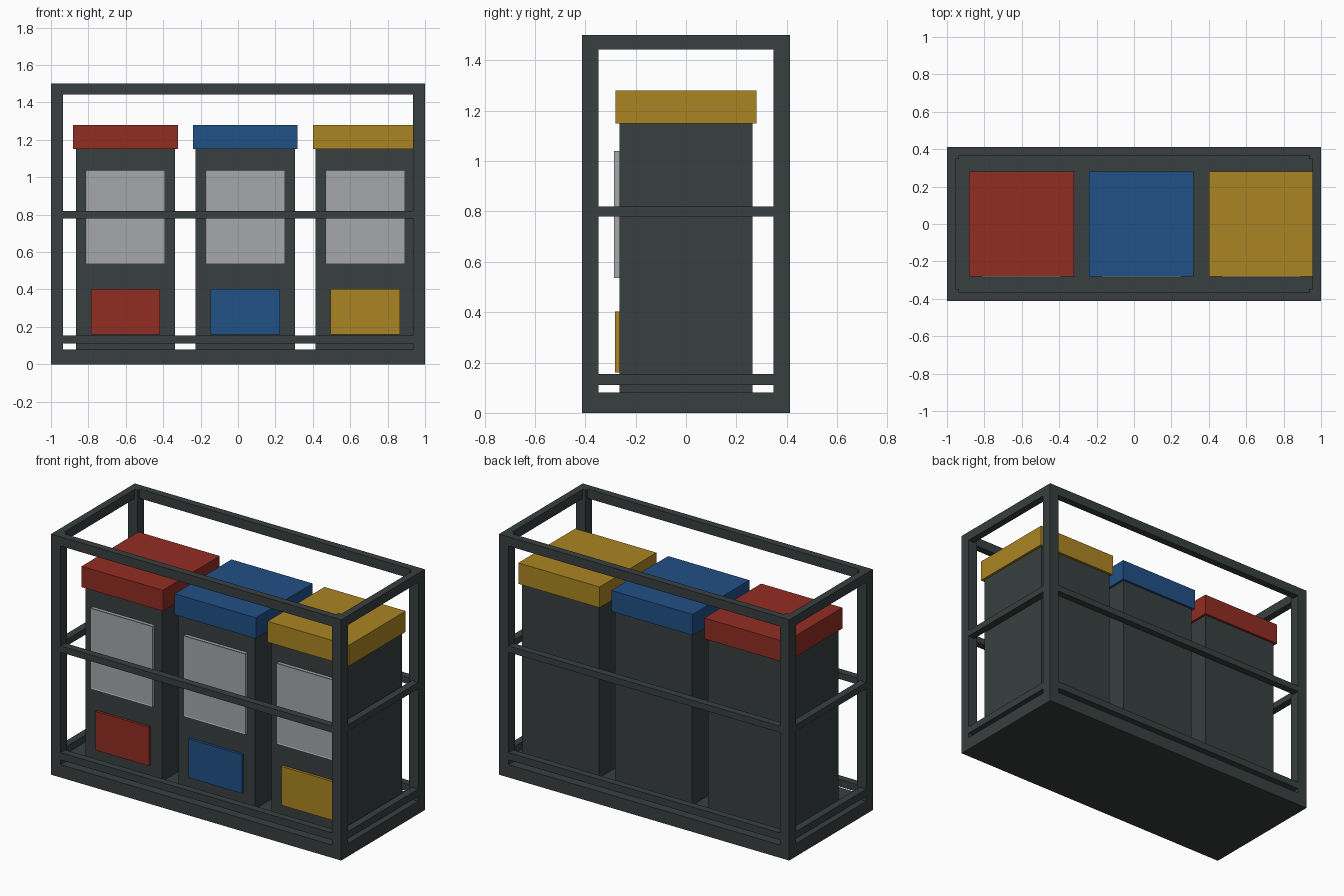
import bpy, bmesh
from mathutils import Vector

cube = bpy.data.objects.get("Cube")
if cube:
    bpy.data.objects.remove(cube, do_unlink=True)


def material(name, rgb):
    m = bpy.data.materials.new(name)
    m.use_nodes = True
    m.diffuse_color = (*rgb, 1)
    m.node_tree.nodes["Principled BSDF"].inputs["Base Color"].default_value = (*rgb, 1)
    return m


DARK = material("dark grey steel", (0.040, 0.049, 0.049))
PALE = material("pale grey", (0.38, 0.39, 0.40))
COLOURS = {
    "red": material("red", (0.285, 0.026, 0.017)),
    "blue": material("blue", (0.015, 0.080, 0.24)),
    "yellow": material("yellow", (0.41, 0.235, 0.016)),
}


def box(name, mat, x, y, z, rim=0):
    """Box from (low, high) ranges; rim recesses the front face inside a thin border."""
    lo, hi = Vector((x[0], y[0], z[0])), Vector((x[1], y[1], z[1]))
    bm = bmesh.new()
    bmesh.ops.create_cube(bm, size=1)
    for v in bm.verts:
        v.co = Vector([(lo[i] + hi[i]) / 2 + v.co[i] * (hi[i] - lo[i]) for i in range(3)])
    if rim:
        bm.normal_update()
        front = [f for f in bm.faces if f.normal.y < -0.9]
        bmesh.ops.inset_region(bm, faces=front, thickness=rim)
        for v in front[0].verts:
            v.co.y += 0.003
    mesh = bpy.data.meshes.new(name)
    bm.to_mesh(mesh)
    bm.free()
    mesh.materials.append(mat)
    obj = bpy.data.objects.new(name, mesh)
    bpy.context.collection.objects.link(obj)
    return obj


# Frame: floor slab, corner posts and rails on all four sides
W, D, H = 1.0, 0.412, 1.5
FLOOR, POST, RAIL = 0.08, 0.065, 0.045
box("floor_slab", DARK, (-W, W), (-D, D), (0, FLOOR))


def edge(side, size, thick):
    return tuple(sorted((side * size, side * (size - thick))))


for sx, xn in ((-1, "right"), (1, "left")):
    for sy, yn in ((-1, "front"), (1, "back")):
        box(f"{yn}_{xn}_post", DARK, edge(sx, W, POST), edge(sy, D, POST), (FLOOR, H))

inner_x, inner_y = (POST - W, W - POST), (POST - D, D - POST)
for level, z in (("lower", (0.11, 0.155)), ("middle", (0.78, 0.82)), ("top", (1.442, H))):
    for s, yn, xn in ((-1, "front", "right"), (1, "back", "left")):
        box(f"{level}_{yn}_rail", DARK, inner_x, edge(s, D, RAIL), z)
        box(f"{level}_{xn}_rail", DARK, edge(s, W, RAIL), inner_y, z)

# Three bins, each with a coloured lid, a pale notice panel and a coloured label
for i, (name, mat) in enumerate(COLOURS.items()):
    c = -0.602 + i * 0.641

    def span(width):
        return (c - width / 2, c + width / 2)

    box(f"{name}_bin_body", DARK, span(0.53), (-0.265, 0.265), (FLOOR, 1.15))
    box(f"{name}_bin_lid", mat, span(0.56), (-0.28, 0.28), (1.15, 1.28))
    box(f"{name}_bin_notice", PALE, span(0.426), (-0.286, -0.265), (0.535, 1.04), rim=0.01)
    box(f"{name}_bin_label", mat, span(0.37), (-0.281, -0.265), (0.16, 0.402))
